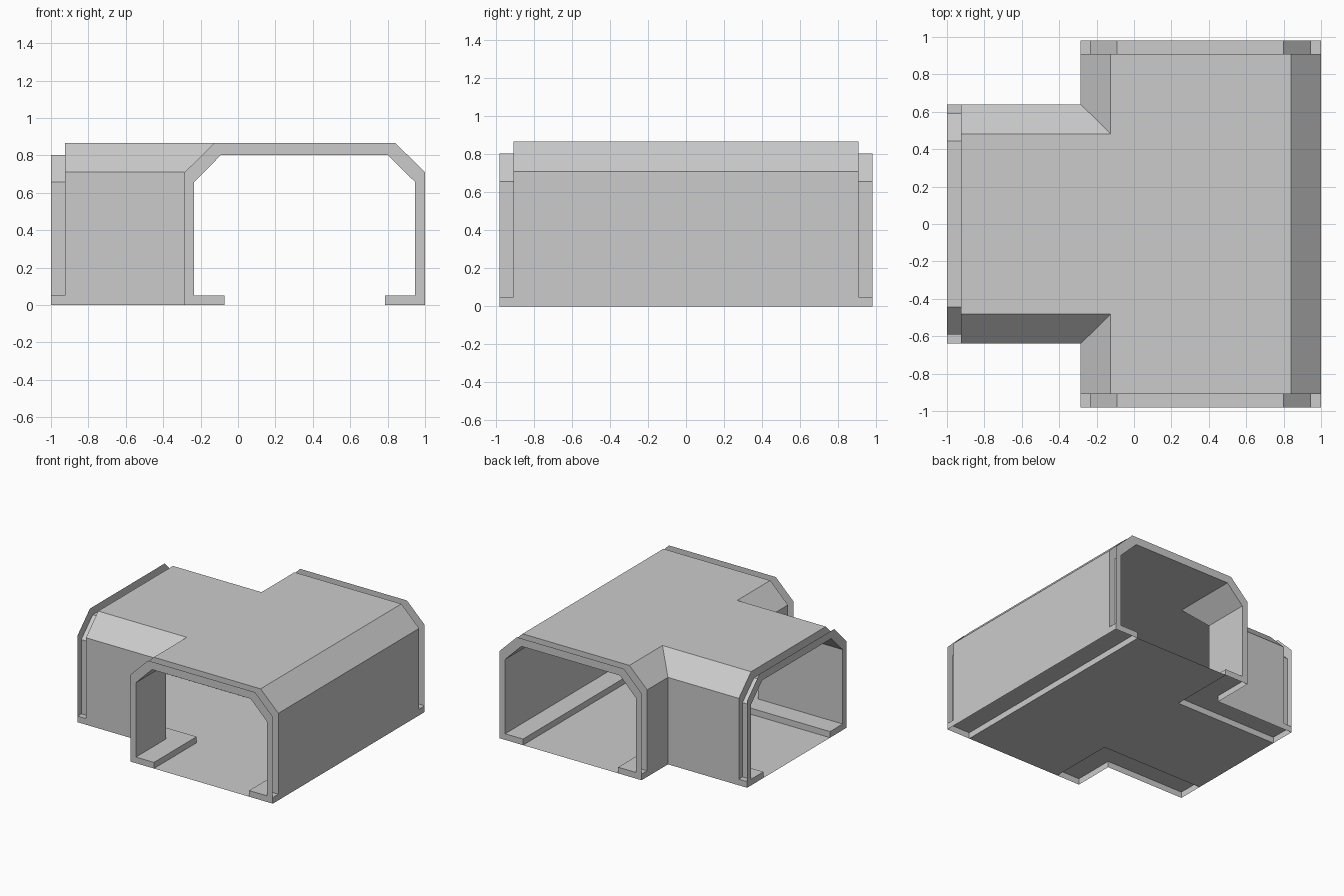
import bpy, bmesh

if "Cube" in bpy.data.objects:
    bpy.data.objects.remove(bpy.data.objects["Cube"])

# Levels are (z, main_x_min, main_x_max, branch_half_width)
OUTER = [(0.05, -0.285, 1.0, 0.64), (0.71, -0.285, 1.0, 0.64), (0.867, -0.125, 0.84, 0.482)]
INNER = [(0.05, -0.235, 0.947, 0.592), (0.657, -0.235, 0.947, 0.592), (0.803, -0.09, 0.80, 0.445)]
FLANGE = [(0.0, -0.285, 1.0, 0.64), (0.05, -0.285, 1.0, 0.64),
          (0.05, -0.073, 0.786, 0.43), (0.0, -0.073, 0.786, 0.43)]
END_X, END_Y = -1.0, 0.98        # open ends
BODY_X, BODY_Y = -0.925, 0.908   # where the thick body stops before the groove


def finish(name, bm):
    bmesh.ops.remove_doubles(bm, verts=bm.verts, dist=1e-5)
    bmesh.ops.recalc_face_normals(bm, faces=bm.faces)
    me = bpy.data.meshes.new(name)
    bm.to_mesh(me)
    bm.free()
    ob = bpy.data.objects.new(name, me)
    bpy.context.collection.objects.link(ob)
    return ob


def tee_shell(bm, levels, xe, ye):
    """Stack T-shaped outlines, leaving the three ends open, and cap the last."""
    loops = []
    for z, x0, x1, yb in levels:
        pts = [(x1, -ye), (x1, ye), (x0, ye), (x0, yb),
               (xe, yb), (xe, -yb), (x0, -yb), (x0, -ye)]
        loops.append([bm.verts.new((x, y, z)) for x, y in pts])
    for a, b in zip(loops, loops[1:]):
        for i in (0, 2, 3, 5, 6):          # skip the open ends
            j = (i + 1) % 8
            bm.faces.new((a[i], a[j], b[j], b[i]))
    # cap as main run plus branch
    c = loops[-1]
    bm.faces.new((c[0], c[1], c[2], c[3], c[6], c[7]))
    bm.faces.new((c[3], c[4], c[5], c[6]))


def end_path(levels, axis, pos):
    """Cross-section of the levels at an open end, up one side and down the other."""
    if axis == 'Y':
        left = [(l[1], pos, l[0]) for l in levels]
        right = [(l[2], pos, l[0]) for l in levels]
    else:
        left = [(pos, -l[3], l[0]) for l in levels]
        right = [(pos, l[3], l[0]) for l in levels]
    return left + right[::-1]


def end_rim(bm, axis, pos):
    a = [bm.verts.new(p) for p in end_path(OUTER, axis, pos)]
    b = [bm.verts.new(p) for p in end_path(INNER, axis, pos)]
    for i in range(len(a) - 1):
        bm.faces.new((a[i], a[i + 1], b[i + 1], b[i]))


# Outer cover with chamfered shoulders, closed to the liner at its ends
bm = bmesh.new()
tee_shell(bm, OUTER, BODY_X, BODY_Y)
for axis, pos in (('Y', -BODY_Y), ('Y', BODY_Y), ('X', BODY_X)):
    end_rim(bm, axis, pos)
finish("outer_cover", bm)

# Inner liner, running out to the open ends
bm = bmesh.new()
tee_shell(bm, INNER, END_X, END_Y)
finish("inner_liner", bm)

# Thin rims around the three openings
for name, axis, pos in (("front_rim", 'Y', -END_Y), ("back_rim", 'Y', END_Y), ("branch_rim", 'X', END_X)):
    bm = bmesh.new()
    end_rim(bm, axis, pos)
    finish(name, bm)

# Bottom flanges, hollow underneath, with the floor between them
bm = bmesh.new()
tee_shell(bm, FLANGE, END_X, END_Y)
for axis, pos in (('Y', -END_Y), ('Y', END_Y), ('X', END_X)):
    path = end_path(FLANGE, axis, pos)
    for side in (path[:4], path[4:]):
        bm.faces.new([bm.verts.new(p) for p in side])
finish("flanges_and_floor", bm)
